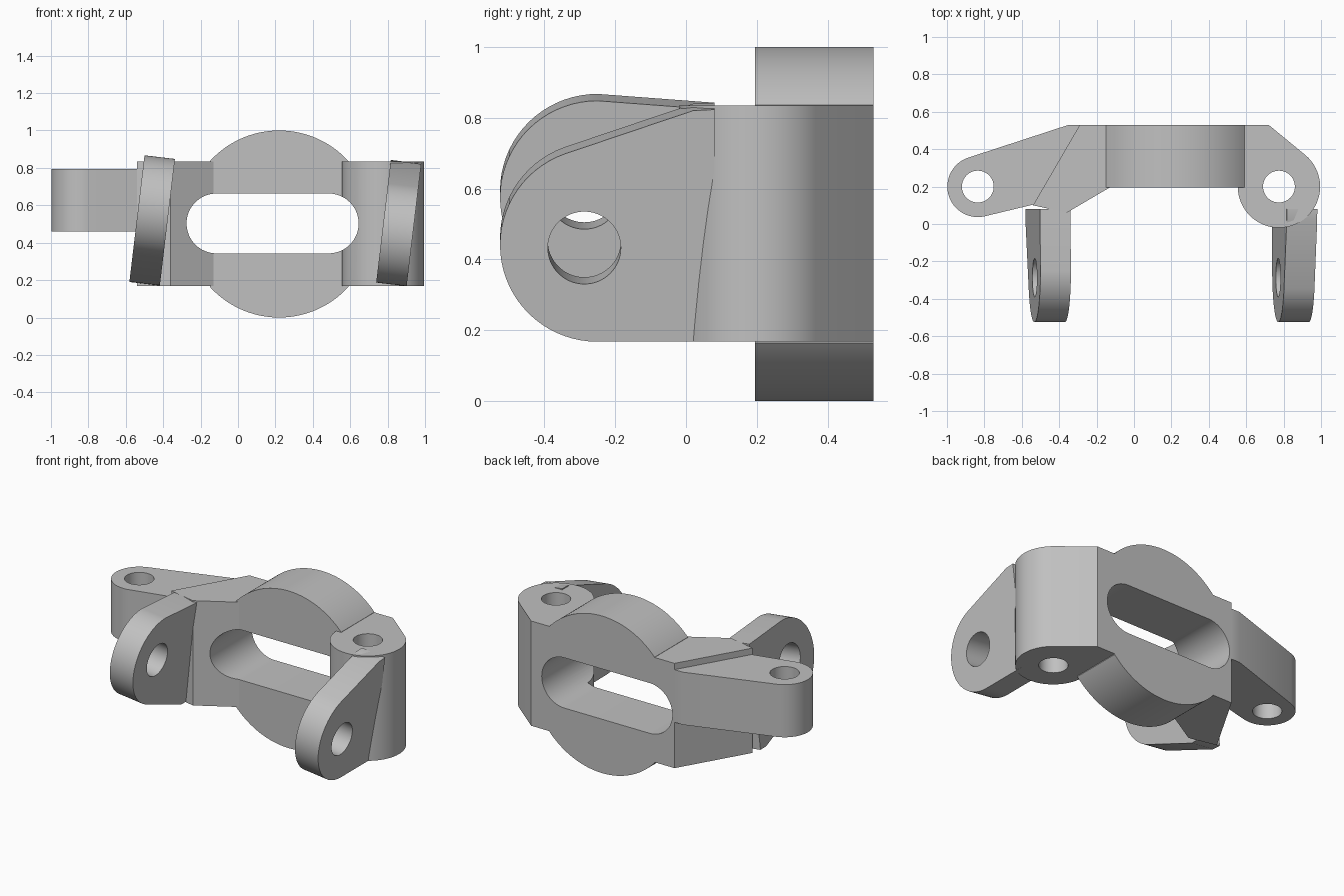
import bpy, bmesh, math
from mathutils import Matrix

cube = bpy.data.objects.get("Cube")
if cube:
    bpy.data.objects.remove(cube, do_unlink=True)

grey = bpy.data.materials.new("plain grey")
grey.use_nodes = True
GREY = (0.53, 0.53, 0.53, 1)
grey.diffuse_color = GREY
grey.node_tree.nodes["Principled BSDF"].inputs["Base Color"].default_value = GREY

# Axis mappings: 2D profile (u, v) plus depth w
AXES = {
    "x": lambda u, v, w: (w, u, v),
    "y": lambda u, v, w: (u, w, v),
    "z": lambda u, v, w: (u, v, w),
}


def arc(cu, cv, r, start, end, steps=32):
    angles = [math.radians(start + (end - start) * i / steps) for i in range(steps + 1)]
    return [(cu + r * math.cos(a), cv + r * math.sin(a)) for a in angles]


def circle(cu, cv, r):
    return arc(cu, cv, r, 0, 360, 64)[:-1]


def prism(name, profile, axis, low, high, matrix=None):
    """Extrude a closed profile along an axis."""
    bm = bmesh.new()
    place = AXES[axis]
    rings = [[bm.verts.new(place(u, v, w)) for u, v in profile] for w in (low, high)]
    bm.faces.new(rings[0])
    bm.faces.new(rings[1])
    n = len(profile)
    for i in range(n):
        j = (i + 1) % n
        bm.faces.new((rings[0][i], rings[0][j], rings[1][j], rings[1][i]))
    bmesh.ops.recalc_face_normals(bm, faces=bm.faces)
    if matrix:
        bm.transform(matrix)
    mesh = bpy.data.meshes.new(name)
    bm.to_mesh(mesh)
    bm.free()
    mesh.materials.append(grey)
    obj = bpy.data.objects.new(name, mesh)
    bpy.context.collection.objects.link(obj)
    return obj


def activate(obj):
    bpy.ops.object.select_all(action="DESELECT")
    obj.select_set(True)
    bpy.context.view_layer.objects.active = obj


def cut(obj, cutter):
    activate(obj)
    mod = obj.modifiers.new("cut", "BOOLEAN")
    mod.operation = "DIFFERENCE"
    mod.solver = "EXACT"
    mod.object = cutter
    bpy.ops.object.modifier_apply(modifier=mod.name)


BACK, FACE = 0.53, 0.195
LOW, HIGH = 0.168, 0.835

# Central disc with its sides cut off straight
disc = prism("centre_disc",
             arc(0.22, 0.5, 0.5, 42.3, 137.7, 48) + arc(0.22, 0.5, 0.5, 222.3, 317.7, 48),
             "y", FACE, BACK)

# Wing beside the disc
wing = prism("right_wing",
             [(-0.14, BACK), (-0.29, BACK), (-0.54, 0.1), (-0.36, 0.06), (-0.13, FACE)],
             "z", LOW, HIGH)

# Thin lug reaching out from the wing
lug = prism("right_lug",
            [(-0.29, BACK), (-0.35, BACK)] + arc(-0.835, 0.2, 0.163, 108, 283)
            + [(-0.45, 0.125)], "z", 0.46, 0.795)

# Tall pivot boss at the other end
boss = prism("left_boss",
             [(0.72, BACK), (0.585, BACK), (0.585, 0.31)]
             + arc(0.775, 0.2, 0.22, 150, 409, 56), "z", LOW, HIGH)

# Slot through the middle
slot = prism("slot_cutter",
             arc(0.485, 0.503, 0.16, -90, 90) + arc(-0.115, 0.503, 0.16, 90, 270),
             "y", -0.2, 0.8)
for part in (disc, wing, boss):
    cut(part, slot)
cutters = [slot]

# Vertical pin holes
for part, x in ((lug, -0.835), (boss, 0.775)):
    pin = prism("pin_cutter", circle(x, 0.2, 0.085), "z", -0.2, 1.2)
    cut(part, pin)
    cutters.append(pin)

# Two leaning ears with holes on a common tilted axis
left_profile = ([(0.08, 0.175), (-0.25, 0.175)] + arc(-0.25, 0.45, 0.275, 270, 110)
                + [(0.02, 0.832), (0.08, 0.835)])
right_profile = ([(0.08, 0.835), (-0.25, 0.86)] + arc(-0.25, 0.585, 0.275, 90, 250)
                 + [(0.02, 0.18), (0.08, 0.178)])
ears = []
for name, profile, x, hole_z in (("left_ear", left_profile, 0.86, 0.442),
                                 ("right_ear", right_profile, -0.46, 0.598)):
    lean = Matrix.Translation((x, 0, 0.51)) @ Matrix.Rotation(math.radians(6.8), 4, "Y") \
        @ Matrix.Translation((0, 0, -0.51))
    ear = prism(name, profile, "x", -0.082, 0.082, lean)
    hole = prism("ear_cutter", circle(-0.287, hole_z, 0.103), "x", -0.3, 0.3, lean)
    cut(ear, hole)
    cutters.append(hole)
    ears.append(ear)

for cutter in cutters:
    bpy.data.objects.remove(cutter, do_unlink=True)

for part in [disc, wing, lug, boss] + ears:
    activate(part)
    bpy.ops.object.shade_smooth_by_angle(angle=math.radians(25))
